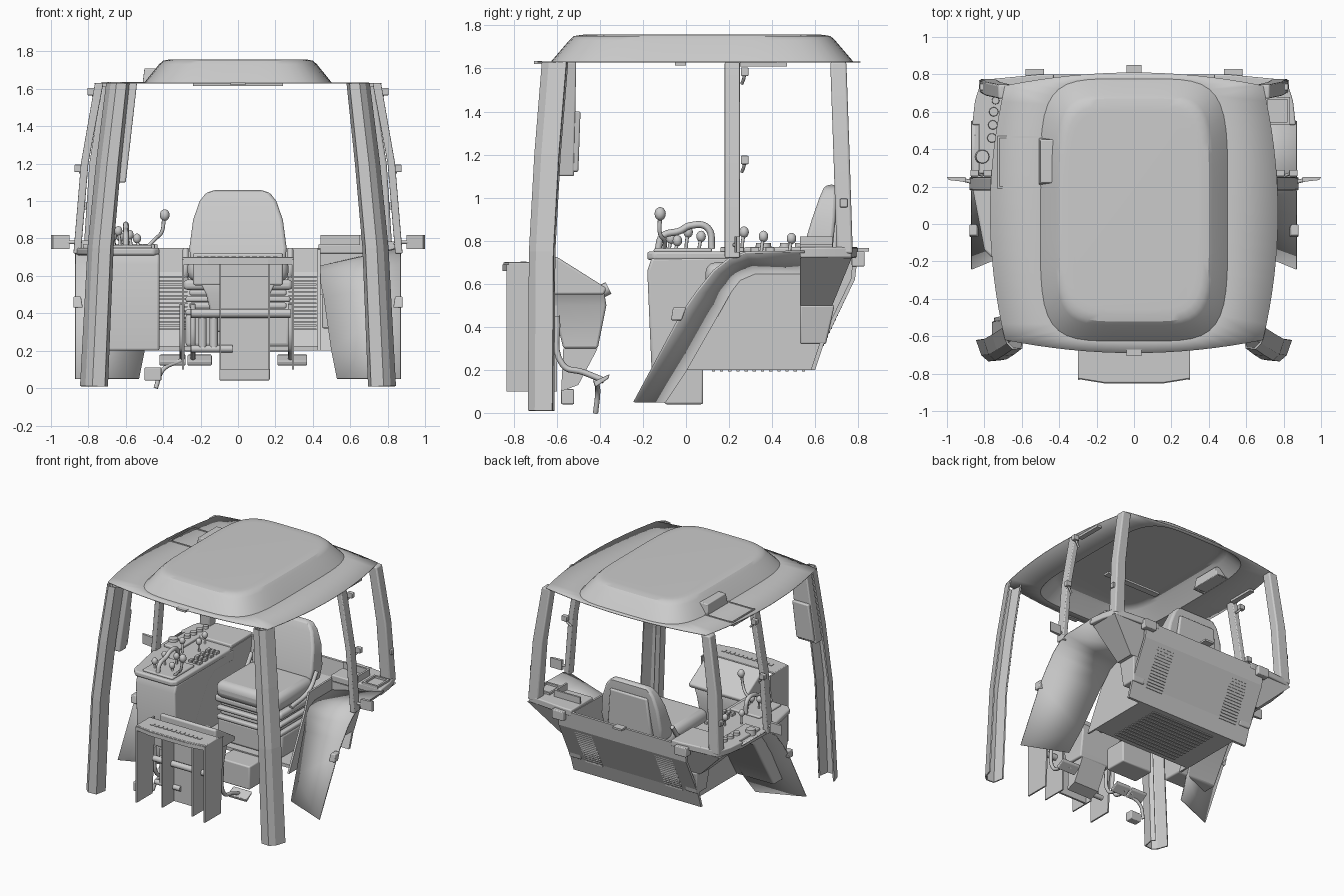
import bpy, bmesh, math
from mathutils import Vector

if "Cube" in bpy.data.objects:
    bpy.data.objects.remove(bpy.data.objects["Cube"])

def add(name, verts, faces, bevel=0, solid=0, smooth=False):
    me = bpy.data.meshes.new(name)
    me.from_pydata([tuple(v) for v in verts], [], faces)
    bm = bmesh.new(); bm.from_mesh(me)
    bmesh.ops.recalc_face_normals(bm, faces=bm.faces)
    bm.to_mesh(me); bm.free()
    ob = bpy.data.objects.new(name, me)
    bpy.context.collection.objects.link(ob)
    if solid:
        m = ob.modifiers.new("solid", 'SOLIDIFY'); m.thickness = solid; m.offset = 0
    if bevel:
        m = ob.modifiers.new("bevel", 'BEVEL'); m.width = bevel; m.segments = 3
    if smooth or bevel:
        bpy.context.view_layer.objects.active = ob
        ob.select_set(True)
        bpy.ops.object.shade_smooth_by_angle(angle=math.radians(30))
        ob.select_set(False)
    return ob

def loft(name, rings, caps=True, **kw):
    n = len(rings[0])
    faces = [(r*n+i, r*n+(i+1) % n, (r+1)*n+(i+1) % n, (r+1)*n+i)
             for r in range(len(rings)-1) for i in range(n)]
    if caps:
        faces.append(tuple(range(n)))
    faces.append(tuple(range((len(rings)-1)*n, len(rings)*n)))
    return add(name, [v for r in rings for v in r], faces, **kw)

def sheet(name, rows, **kw):       # open strip surface through rows of points
    n = len(rows[0])
    return add(name, [v for r in rows for v in r],
               [(r*n+i, r*n+i+1, (r+1)*n+i+1, (r+1)*n+i) for r in range(len(rows)-1) for i in range(n-1)], **kw)

def post(name, secs, s=1, **kw):   # sections: (z, x0, x1, y0, y1)
    return loft(name, [[(s*a, c, z), (s*b, c, z), (s*b, d, z), (s*a, d, z)]
                       for z, a, b, c, d in secs], **kw)

def box(name, x0, x1, y0, y1, z0, z1, **kw):
    return post(name, [(z0, x0, x1, y0, y1), (z1, x0, x1, y0, y1)], **kw)

def side_prism(name, pts, x0, x1, **kw):   # (y, z) profile
    return loft(name, [[(x, y, z) for y, z in pts] for x in (x0, x1)], **kw)

def slab(name, pts, z0, z1, s=1, **kw):    # (x, y) outline
    return loft(name, [[(s*x, y, z) for x, y in pts] for z in (z0, z1)], **kw)

def cyl(name, p, q, r0, r1=None, n=16):
    p, q = Vector(p), Vector(q)
    rot = (q-p).to_track_quat('Z', 'Y')
    ring = lambda c, r: [c + rot @ Vector((r*math.cos(t*math.tau/n), r*math.sin(t*math.tau/n), 0)) for t in range(n)]
    return loft(name, [ring(p, r0), ring(q, r0 if r1 is None else r1)], smooth=True)

def tube(name, pts, r):
    cu = bpy.data.curves.new(name, 'CURVE'); cu.dimensions = '3D'
    cu.bevel_depth = r; cu.bevel_resolution = 2; cu.use_fill_caps = True; cu.resolution_u = 6
    sp = cu.splines.new('BEZIER'); sp.bezier_points.add(len(pts)-1)
    for b, p in zip(sp.bezier_points, pts):
        b.co = p; b.handle_left_type = b.handle_right_type = 'AUTO'
    ob = bpy.data.objects.new(name, cu)
    bpy.context.collection.objects.link(ob)

def ball(name, c, r, sz=1):
    bm = bmesh.new(); bmesh.ops.create_uvsphere(bm, u_segments=16, v_segments=10, radius=r)
    me = bpy.data.meshes.new(name); bm.to_mesh(me); bm.free()
    me.shade_smooth()
    ob = bpy.data.objects.new(name, me); ob.location = c; ob.scale = (1, 1, sz)
    bpy.context.collection.objects.link(ob)

# roof: flat bowed brim rising into a rounded dome
N = 16
sq = [(-1+2*i/N, -1) for i in range(N)] + [(1, -1+2*i/N) for i in range(N)]
sq += [(-x, -y) for x, y in sq]
def dome(a, b, z, n=5):
    return [(a*u/(abs(u)**n+abs(v)**n)**(1/n), .075+b*v/(abs(u)**n+abs(v)**n)**(1/n), z) for u, v in sq]
brim = [(u*(.77-.08*v*v), .06+v*(.75-.07*u*u), 1.63) for u, v in sq]
loft("roof", [brim, dome(.5, .7, 1.631), dome(.42, .615, 1.73),
              dome(.40, .595, 1.748), dome(.37, .56, 1.754), dome(.34, .53, 1.755)], caps=False, solid=.005, smooth=True)
# roof scoop, hatch frame and trims
post("roof_scoop", [(1.63, -.51, -.39, .21, .46), (1.71, -.5, -.4, .22, .45)], bevel=.006)
for x0, x1, y0, y1 in ((-.73, -.4, .19, .2), (-.73, -.4, .46, .47), (-.73, -.72, .19, .47)):
    box("hatch_frame", x0, x1, y0, y1, 1.63, 1.638)
box("roof_tab", -.04, .04, -.705, -.67, 1.62, 1.635)
box("rear_latch", -.04, .04, .79, .85, .75, .765)
box("interior_light", -.24, .24, -.05, .0, 1.614, 1.63)

for s, side in ((1, "right"), (-1, "left")):
    # front pillar: bent channel, open toward the back
    def section(z, xi, xo, y):
        w = xo-xi
        return [(s*(xi+.02), y+.115, z), (s*xi, y+.09, z), (s*(xi+.015), y+.005, z), (s*(xi+.55*w), y, z), (s*(xi+.8*w), y+.03, z), (s*xo, y+.11, z)]
    sheet(side+"_front_pillar", [section(.01, .70, .84, -.73), section(.75, .67, .80, -.725), section(1.2, .63, .755, -.70),
                                 section(1.63, .585, .70, -.665)], solid=.01)
    # side pillars
    post(side+"_middle_pillar", [(.72, .84, .88, .18, .25), (1.2, .80, .84, .18, .25), (1.63, .72, .765, .18, .25)], s, bevel=.006)
    post(side+"_rear_pillar", [(.74, .735, .825, .70, .775), (1.2, .71, .795, .685, .76), (1.63, .65, .725, .67, .745)], s, bevel=.01)
    post(side+"_door_rail", [(1.61, .70, .74, .25, .47), (1.63, .70, .74, .25, .47)], s)
    # slanted wheel arch sheet
    front = [(-.24, .05), (-.02, .46), (.05, .56), (.13, .66), (.20, .715), (.28, .745), (.55, .75)]
    back = [(-.10, .05), (.0, .2), (.16, .48), (.21, .57), (.25, .62), (.32, .65), (.55, .65)]
    xin = (.53, .50, .46, .44, .44, .44, .44)
    sheet(side+"_fender", [[(s*.87, y, z) for y, z in front], [(s*x, y, z) for x, (y, z) in zip(xin, back)]],
          solid=.01, smooth=True)
    # inner wheel wall
    side_prism(side+"_inner_wall", [(.0, .2), (.60, .2), (.64, .32), (.77, .6), (.79, .75), (.25, .74), (.2, .6)], s*.425, s*.44)
    # rear corner shelf and boxes
    slab(side+"_rear_shelf", [(.43, .53), (.865, .53), (.85, .66), (.815, .77), (.5, .80), (.43, .8)], .72, .77, s, bevel=.008)
    post(side+"_shelf_underside", [(.5, .44, .6, .53, .68), (.72, .43, .83, .53, .77)], s)
    post(side+"_rear_box", [(.32, .45, .55, .53, .65), (.5, .45, .58, .53, .69)], s, bevel=.008)
    post(side+"_rear_lamp", [(.68, .48, .58, .77, .83), (.75, .48, .58, .77, .83)], s, bevel=.006)
    # door mirror, marker lamp, hinges
    slab(side+"_mirror", [(.9, .225), (.99, .235), (1.0, .25), (.9, .25)], .745, .82, s)
    tube(side+"_mirror_arm", [(s*.85, .22, .78), (s*.91, .235, .78)], .01)
    post(side+"_marker_lamp", [(.43, .83, .88, -.07, -.02), (.49, .84, .88, -.06, 0)], s, bevel=.006)
    for x, y, z in ((.84, .27, 1.17), (.79, .73, .97), (.77, .27, 1.58)):
        tube(side+"_hinge", [(s*(x-.03), y-.01, z-.05), (s*x, y, z-.02), (s*(x+.01), y, z)], .008)
        post(side+"_hinge_cap", [(z-.015, x-.01, x+.035, y-.015, y+.02), (z+.025, x-.01, x+.035, y-.015, y+.02)], s, bevel=.005)
    # rear wall grilles
    for i in range(15):
        z = .31+i*.02
        y = .64+(z-.32)*.467
        post(side+"_grille_slat", [(z, .27, .42, y-.04, y+.006), (z+.009, .27, .42, y-.04, y+.006)], s)

# right side ledge plates and storage tray
box("ledge_back_plate", .44, .66, .665, .68, .76, .82)
box("ledge_side_plate", .65, .665, .53, .68, .76, .82)
for x0, x1, y0, y1 in ((.70, .715, .53, .68), (.82, .835, .53, .68), (.70, .835, .53, .545), (.70, .835, .665, .68)):
    box("storage_tray", x0, x1, y0, y1, .765, .785)

# rear wall and seat platform
side_prism("rear_wall", [(.80, .75), (.785, .62), (.64, .32), (.60, .2), (.58, .2), (.62, .32), (.765, .62), (.78, .75)], -.55, .55)
box("seat_platform", -.43, .43, .08, .60, .2, .225)
box("seat_plinth", -.28, .28, .14, .58, .22, .40, bevel=.02)
for i in range(12):
    box("floor_rib", -.28, .28, .12+i*.038, .135+i*.038, .193, .2)
box("floor_tunnel", -.1, .17, -.1, .08, .04, .22, bevel=.01)

# seat
for i in range(4):
    g = .02*(i % 2)
    box("seat_suspension", -.28+g, .28-g, .13+g, .57-g, .39+i*.035, .422+i*.035, bevel=.012)
box("seat_pan", -.29, .29, .12, .58, .525, .58, bevel=.02)
box("seat_cushion", -.27, .27, .09, .56, .57, .70, bevel=.05)
post("seat_backrest", [(.64, -.25, .25, .52, .66), (.75, -.26, .26, .54, .68), (.90, -.24, .24, .585, .695),
                       (1.0, -.205, .205, .62, .70), (1.045, -.17, .17, .64, .70), (1.06, -.12, .12, .655, .695)], bevel=.025)
post("seat_back_shell", [(.68, -.19, .19, .66, .70), (.98, -.16, .16, .69, .715)], bevel=.015)
for x in (-.28, .28):
    tube("seat_side_arm", [(x, .25, .58), (x, .48, .63), (x, .57, .74)], .016)

# left control console
side_prism("console_body", [(-.16, .2), (-.18, .66), (-.16, .72), (.55, .73), (.55, .65), (.32, .65), (.24, .6), (.0, .2)], -.76, -.42, bevel=.012)
slab("console_top", [(-.42, -.15), (-.45, -.18), (-.76, -.18), (-.80, -.14), (-.865, .2), (-.86, .53), (-.815, .76), (-.5, .78), (-.42, .5)],
     .71, .75, bevel=.012)
box("console_side_panel", -.83, -.70, .27, .70, .745, .77, bevel=.008)
for y, x, r in ((.36, -.81, .04), (.46, -.76, .027), (.53, -.755, .027), (.60, -.75, .027), (.66, -.74, .022)):
    cyl("console_dial", (x, y, .75), (x, y, .79), r, r*.85)
for i in range(4):
    for j in range(3):
        box("console_switch", -.54+j*.035, -.515+j*.035, .16+i*.07, .2+i*.07, .745, .77, bevel=.004)
box("console_lever_pad", -.72, -.46, -.15, .12, .745, .765, bevel=.008)
tube("tall_lever", [(-.48, -.1, .76), (-.44, -.1, .8), (-.41, -.12, .83), (-.395, -.12, .92)], .01)
ball("tall_lever_knob", (-.392, -.12, .925), .026, 1.2)
tube("grab_handle", [(-.6, -.13, .76), (-.6, -.11, .82), (-.6, -.03, .845), (-.6, .02, .87), (-.6, .1, .86), (-.6, .12, .76)], .016)
for x, y, h in ((-.66, -.08, .81), (-.63, .0, .84), (-.57, .06, .82), (-.53, -.05, .80), (-.66, .26, .84), (-.58, .35, .82), (-.62, .48, .81)):
    tube("control_lever", [(x, y, .75), (x-.005, y+.005, h-.03), (x-.01, y+.01, h-.01)], .008)
    ball("control_knob", (x-.01, y+.01, h), .022, 1.2)

# monitor panel on the left front pillar
post("pillar_panel", [(1.1, -.76, -.60, -.60, -.52), (1.63, -.68, -.54, -.575, -.51)], bevel=.008)
post("pillar_monitor", [(1.12, -.75, -.60, -.55, -.50), (1.4, -.71, -.57, -.55, -.49)], bevel=.008)

# front cowl and dashboard
slab("cowl_top", [(-.3, -.66), (-.3, -.825), (-.16, -.848), (.16, -.848), (.3, -.825), (.3, -.66)], .685, .70, bevel=.005)
sheet("cowl_front_lip", [[(-.3, -.825, z), (-.16, -.848, z), (.16, -.848, z), (.3, -.825, z)] for z in (.66, .69)], solid=.008)
for s in (1, -1):
    post("cowl_side_plate", [(.1, .288, .3, -.835, -.64), (.69, .288, .3, -.835, -.61)], s)
for x in (-.1, .16):
    box("cowl_inner_plate", x, x+.01, -.80, -.60, .1, .66)
for i in range(12):
    box("cowl_vent", -.22+i*.037, -.195+i*.037, -.77, -.74, .70, .704)
box("front_panel", -.1, .17, -.66, -.645, .1, .6)
post("dash_lower", [(.30, -.12, .16, -.57, -.41), (.5, -.17, .17, -.62, -.37), (.56, -.2, .2, -.62, -.38)], bevel=.01)
side_prism("dash_upper", [(-.62, .55), (-.38, .55), (-.37, .58), (-.6, .725), (-.62, .72)], -.24, .24, bevel=.012)
cyl("steering_stub", (0, -.42, .55), (0, -.36, .58), .03)
side_prism("dash_column", [(-.58, .1), (-.5, .13), (-.41, .3), (-.57, .3)], -.08, .14)

# pedal linkage
tube("cross_tube", [(-.25, -.68, .4), (0, -.68, .4), (.28, -.68, .4)], .024)
tube("lower_tube", [(-.25, -.66, .21), (-.14, -.66, .21), (-.03, -.66, .21)], .02)
for x in (-.19, -.13):
    cyl("brake_cylinder", (x, -.66, .22), (x, -.66, .42), .022)
for x in (-.3, -.24, .28):
    tube("pedal_rod", [(x, -.6, .45), (x, -.57, .22), (x, -.48, .19), (x, -.38, .15)], .014)
for x0, x1 in ((-.42, -.28), (-.27, -.14), (.21, .37)):
    side_prism("pedal", [(-.42, .12), (-.36, .16), (-.355, .18), (-.43, .145)], x0, x1, bevel=.005)
tube("foot_lever", [(-.3, -.42, .15), (-.4, -.41, .1), (-.44, -.42, .0)], .012)
box("foot_switch", -.5, -.41, -.58, -.52, .04, .11, bevel=.006)
